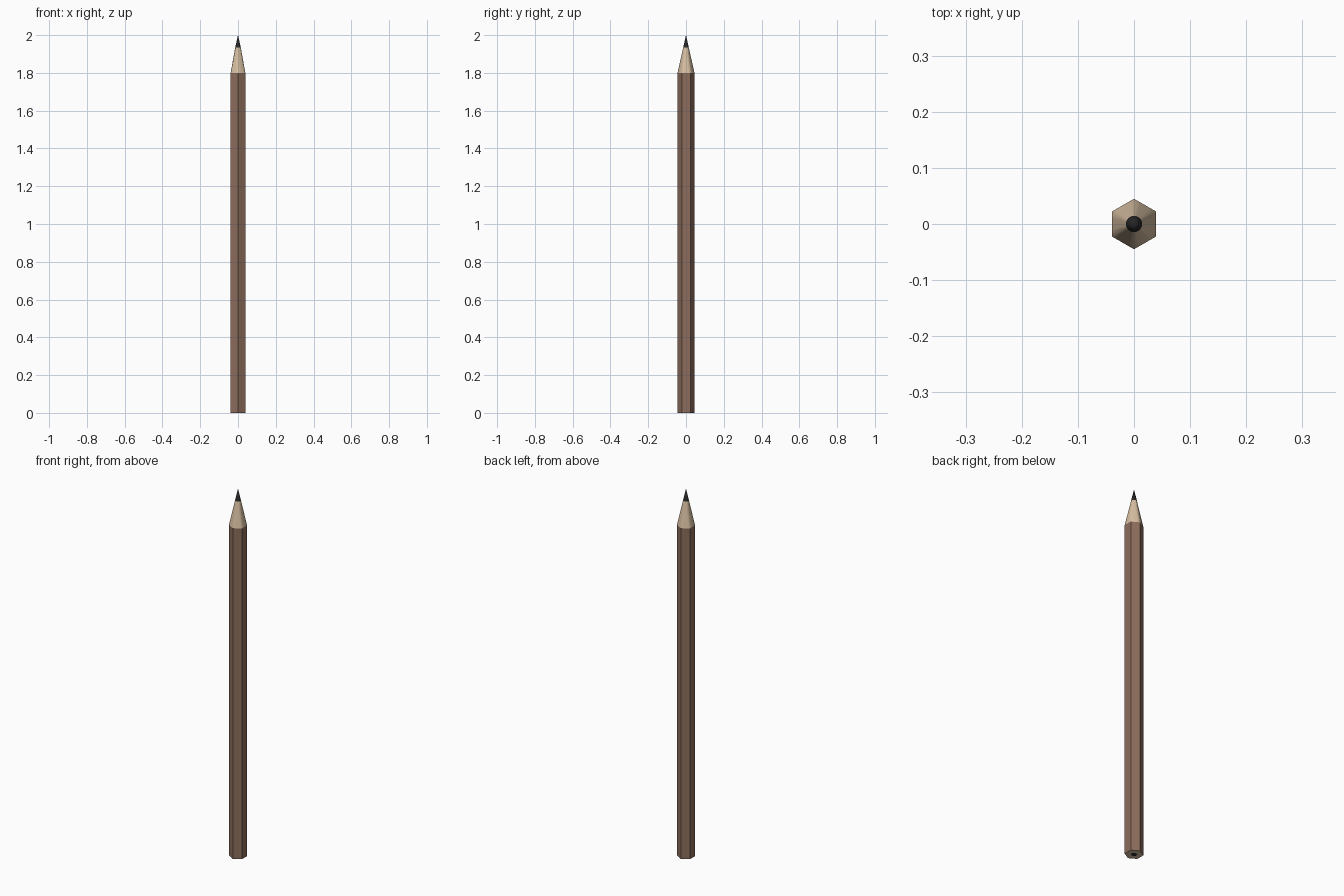
import bpy, bmesh, math

if "Cube" in bpy.data.objects:
    bpy.data.objects.remove(bpy.data.objects["Cube"])

R, LEAD_R = 0.045, 0.0145          # hexagon corner radius, lead radius
SHOULDER, LEAD_Z, TOP = 1.80, 1.935, 2.0
N = 24


def material(name, rgb):
    m = bpy.data.materials.new(name)
    m.diffuse_color = (*rgb, 1)
    m.use_nodes = True
    m.node_tree.nodes["Principled BSDF"].inputs["Base Color"].default_value = m.diffuse_color
    return m


def circle(r, z, n=N):
    return [(r * math.cos(math.pi / 2 + math.tau * i / n),
             r * math.sin(math.pi / 2 + math.tau * i / n), z) for i in range(n)]


def hexagon(z, n=N):
    # n points on a hexagon outline with corners on the y axis
    pts = []
    for i in range(n):
        a = math.tau * i / n
        r = R * math.cos(math.pi / 6) / math.cos(a % (math.pi / 3) - math.pi / 6)
        pts.append((r * math.cos(a + math.pi / 2), r * math.sin(a + math.pi / 2), z))
    return pts


def loft(name, strips, mat, tip=None, base=False, smooth=True):
    # each strip is a list of matching rings joined by quads
    bm = bmesh.new()
    for rings in strips:
        vs = [[bm.verts.new(p) for p in ring] for ring in rings]
        n = len(vs[0])
        for a, b in zip(vs, vs[1:]):
            for i in range(n):
                j = (i + 1) % n
                bm.faces.new((a[i], a[j], b[j], b[i]))
        if base:
            bm.faces.new(vs[0][::-1])
    if tip is not None:
        v = bm.verts.new((0, 0, tip))
        for i in range(n):
            bm.faces.new((vs[-1][i], vs[-1][(i + 1) % n], v))
    me = bpy.data.meshes.new(name)
    bm.to_mesh(me)
    bm.free()
    me.materials.append(mat)
    ob = bpy.data.objects.new(name, me)
    bpy.context.collection.objects.link(ob)
    if smooth:
        bpy.ops.object.select_all(action='DESELECT')
        ob.select_set(True)
        bpy.context.view_layer.objects.active = ob
        bpy.ops.object.shade_smooth_by_angle(angle=math.radians(50))
    return ob


paint = material("brown_paint", (0.27, 0.155, 0.11))
wood = material("bare_wood", (0.68, 0.52, 0.36))
graphite = material("graphite", (0.02, 0.018, 0.018))

# painted six-sided barrel
loft("barrel", [[circle(R, 0, 6), circle(R, SHOULDER, 6)]], paint, smooth=False)

# sharpened cone and flat wooden ring at the bottom end
loft("sharpened_wood", [[hexagon(SHOULDER), circle(LEAD_R, LEAD_Z)]], wood)
loft("wood_end", [[circle(LEAD_R, 0), hexagon(0)][::-1]][::-1] and
     [[circle(LEAD_R, 0), hexagon(0)]], wood, smooth=False)

# lead running the full length, ending in the point
loft("lead", [[circle(LEAD_R, 0), circle(LEAD_R, LEAD_Z)]], graphite, tip=TOP, base=True)
